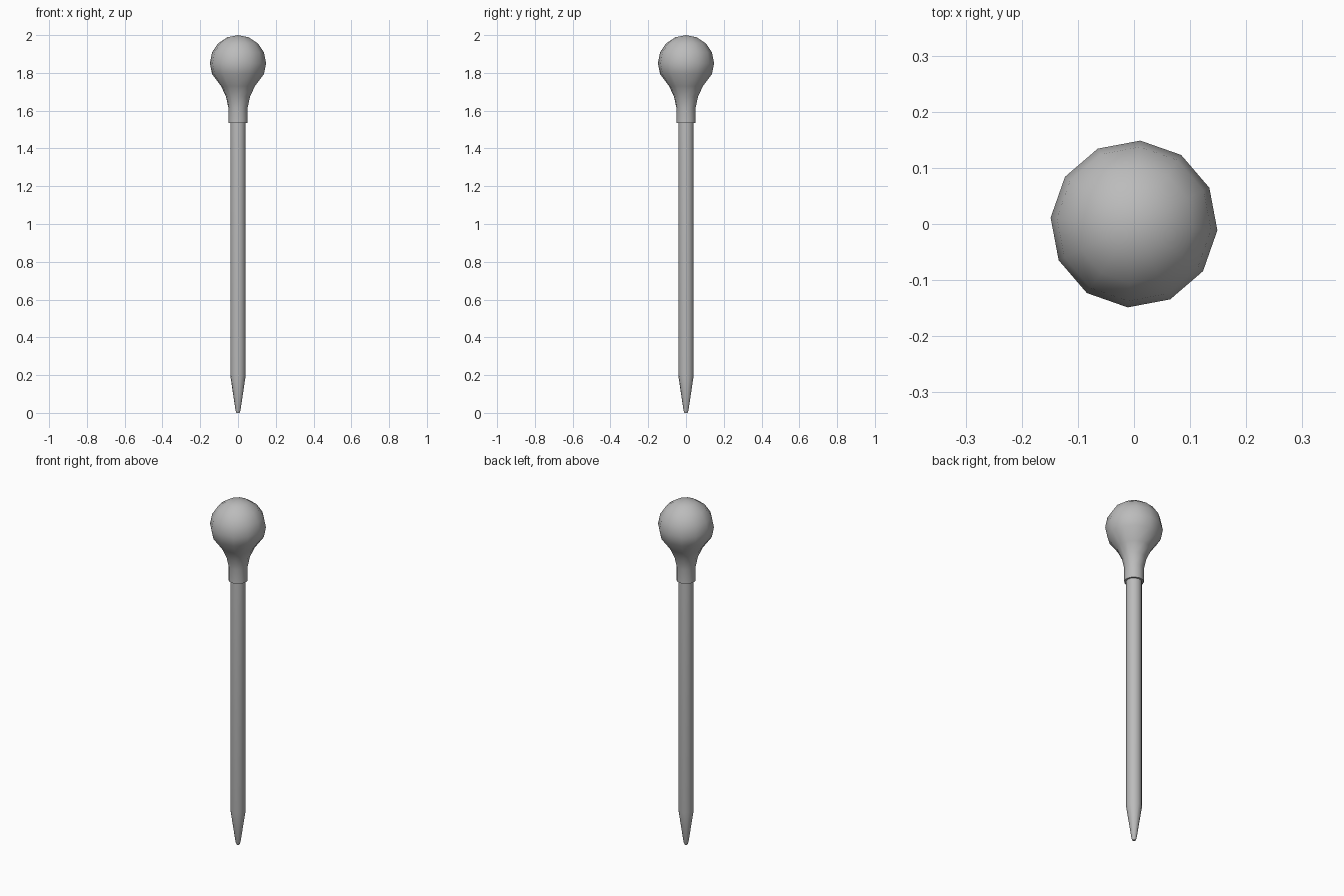
import bpy, bmesh, math

cube = bpy.data.objects.get("Cube")
if cube:
    bpy.data.objects.remove(cube, do_unlink=True)

SIDES = 12
TURN = math.radians(-4.3)

grey = bpy.data.materials.new("plain grey")
grey.use_nodes = True
grey.diffuse_color = (0.5, 0.5, 0.5, 1)
grey.node_tree.nodes["Principled BSDF"].inputs["Base Color"].default_value = (0.5, 0.5, 0.5, 1)


def lathe(name, profile):
    """Turn a bottom-to-top (radius, height) profile; a zero radius makes a pole."""
    bm = bmesh.new()
    rings = []
    for r, z in profile:
        count = SIDES if r > 0 else 1
        rings.append([bm.verts.new((r * math.cos(TURN + math.tau * i / SIDES),
                                    r * math.sin(TURN + math.tau * i / SIDES), z))
                      for i in range(count)])
    for low, high in zip(rings, rings[1:]):
        for i in range(SIDES):
            j = (i + 1) % SIDES
            if len(high) == 1:
                bm.faces.new((low[i], low[j], high[0]))
            else:
                bm.faces.new((low[i], low[j], high[j], high[i]))
    # Cap the open ends
    bm.faces.new(rings[0][::-1])
    if len(rings[-1]) > 1:
        bm.faces.new(rings[-1])
    mesh = bpy.data.meshes.new(name)
    bm.to_mesh(mesh)
    bm.free()
    mesh.materials.append(grey)
    obj = bpy.data.objects.new(name, mesh)
    bpy.context.collection.objects.link(obj)
    bpy.ops.object.select_all(action="DESELECT")
    obj.select_set(True)
    bpy.context.view_layer.objects.active = obj
    bpy.ops.object.shade_smooth_by_angle(angle=math.radians(40))
    return obj


# Straight shaft with a tapered, slightly blunted tip
lathe("shaft", [(0.008, 0), (0.013, 0.012), (0.041, 0.2), (0.041, 1.56)])

# Collar flaring through a neck into a round knob
RADIUS, CENTRE = 0.149, 1.851
neck = [(0.051, 1.535), (0.051, 1.615), (0.064, 1.675), (0.09, 1.73)]
ball = [(RADIUS * math.cos(math.radians(a)), CENTRE + RADIUS * math.sin(math.radians(a)))
        for a in (-22.5, 0, 22.5, 45, 67.5)]
lathe("knob", neck + ball + [(0, CENTRE + RADIUS)])
